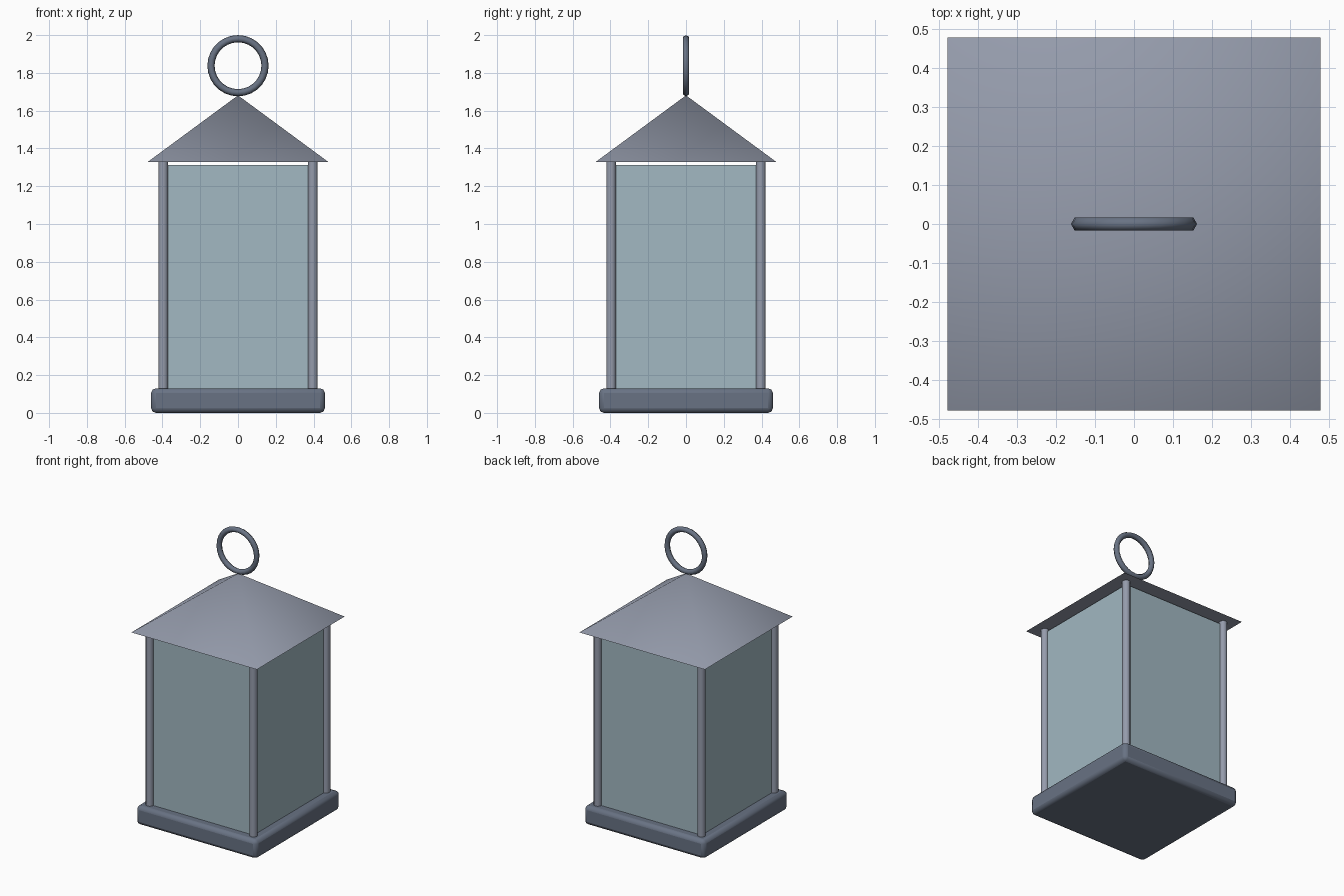
import bpy, math

if "Cube" in bpy.data.objects:
    bpy.data.objects.remove(bpy.data.objects["Cube"])


def material(name, rgb):
    m = bpy.data.materials.new(name)
    m.diffuse_color = (*rgb, 1)
    m.use_nodes = True
    m.node_tree.nodes["Principled BSDF"].inputs["Base Color"].default_value = m.diffuse_color
    return m


DARK = material("dark_metal", (0.14, 0.17, 0.23))
METAL = material("light_metal", (0.30, 0.33, 0.41))
GLASS = material("pale_glass", (0.36, 0.48, 0.54))


def finish(name, mat, angle=None):
    ob = bpy.context.object
    ob.name = name
    ob.data.materials.append(mat)
    if angle:
        bpy.ops.object.shade_smooth_by_angle(angle=math.radians(angle))
    return ob


def box(name, half, z0, z1, mat):
    bpy.ops.mesh.primitive_cube_add(size=1, location=(0, 0, (z0 + z1) / 2))
    bpy.context.object.scale = (2 * half, 2 * half, z1 - z0)
    bpy.ops.object.transform_apply(location=False, rotation=False, scale=True)
    return finish(name, mat)


# Base slab with rounded edges
base = box("base", 0.46, 0.0, 0.13, DARK)
bev = base.modifiers.new("bevel", 'BEVEL')
bev.width = 0.025
bev.segments = 2
bpy.ops.object.shade_smooth_by_angle(angle=math.radians(50))

# Glass body, stopping just short of the roof
box("glass", 0.395, 0.12, 1.312, GLASS)

# Four round corner posts
for yn, sy in (("front", -1), ("back", 1)):
    for xn, sx in (("left", -1), ("right", 1)):
        bpy.ops.mesh.primitive_cylinder_add(
            vertices=12, radius=0.026, depth=1.21,
            location=(0.396 * sx, 0.396 * sy, 0.725))
        finish(f"{yn}_{xn}_post", METAL, 40)

# Pyramid roof
bpy.ops.mesh.primitive_cone_add(
    vertices=4, radius1=0.479 * math.sqrt(2), radius2=0, depth=0.353,
    location=(0, 0, 1.328 + 0.353 / 2), rotation=(0, 0, math.radians(45)))
bpy.ops.object.transform_apply(location=False, rotation=True, scale=False)
finish("roof", METAL, 60)

# Hanging ring
bpy.ops.mesh.primitive_torus_add(
    major_radius=0.143, minor_radius=0.019, major_segments=28, minor_segments=6,
    location=(0, 0, 1.838), rotation=(math.radians(90), 0, 0))
finish("hanging_ring", DARK, 65)
